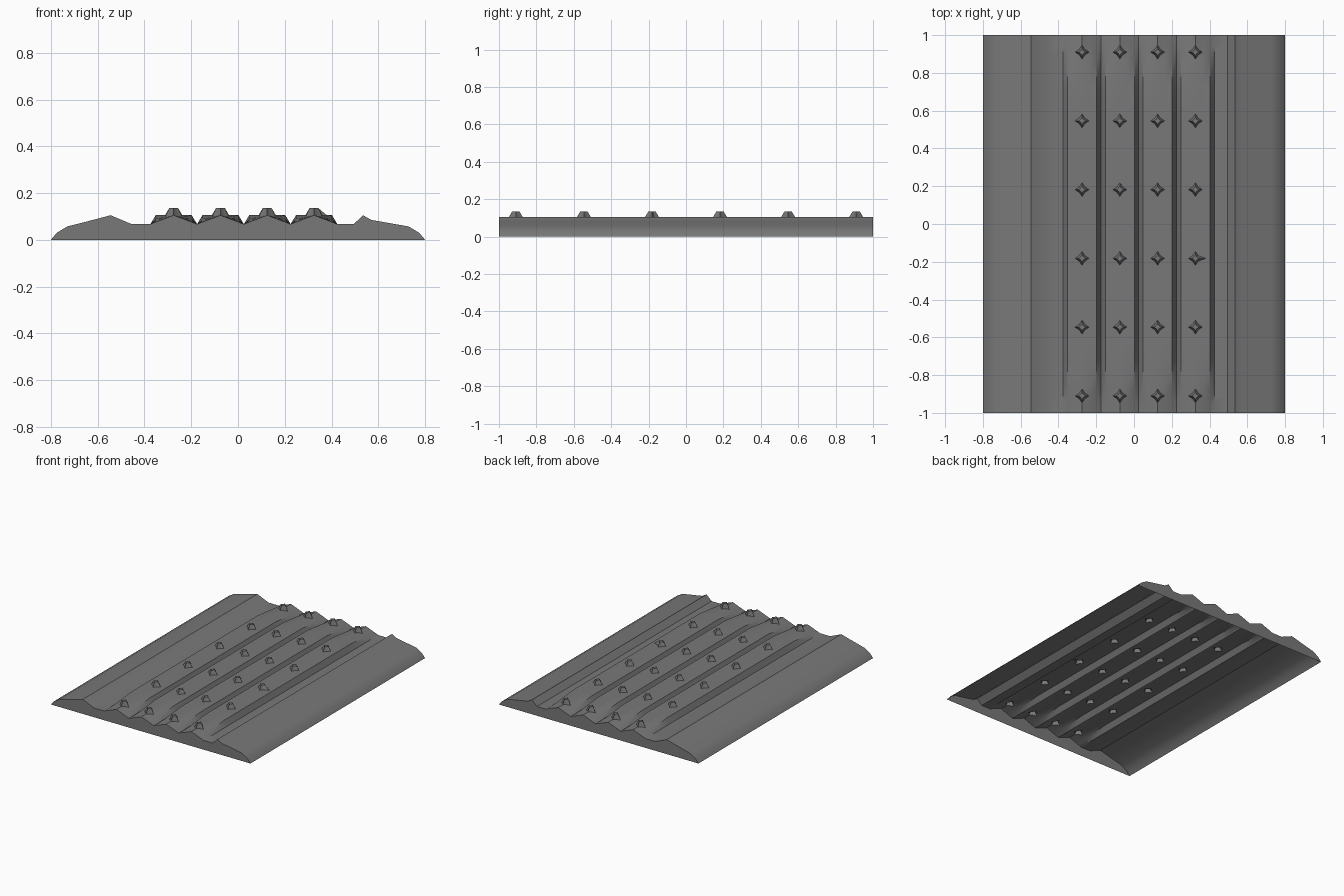
import bpy
import bmesh
import math

if "Cube" in bpy.data.objects:
    bpy.data.objects.remove(bpy.data.objects["Cube"], do_unlink=True)

# Single grey material
grey = bpy.data.materials.new("dark grey")
grey.use_nodes = True
colour = (0.19, 0.19, 0.19, 1)
grey.diffuse_color = colour
grey.node_tree.nodes["Principled BSDF"].inputs["Base Color"].default_value = colour

FLOOR, CREST, TOP = 0.067, 0.105, 0.135
HALF, FLAT, TIP = 0.1, 0.077, 0.037
ridges = [-0.275 + 0.2 * i for i in range(4)]
rows = [-0.91 + 0.364 * i for i in range(6)]

# Cross-section of the two shoulders
left_shoulder = [(-0.8, 0), (-0.775, 0.03), (-0.73, 0.057), (-0.62, 0.085),
                 (-0.545, CREST), (-0.455, FLOOR), (-0.375, FLOOR)]
right_shoulder = [(0.495, FLOOR), (0.535, CREST), (0.57, 0.085),
                  (0.73, 0.057), (0.775, 0.03), (0.8, 0)]


def ridge_height(offset, y):
    """Ridges are pointed at the two ends and flat-topped in between."""
    d = abs(offset)
    pointed = 1 - d / HALF
    flat = min(1, (HALF - d) / (HALF - FLAT))
    blend = min(1, (1 - abs(y)) / 0.27)
    return FLOOR + (CREST - FLOOR) * (pointed + (flat - pointed) * blend)


def section(y):
    points = list(left_shoulder)
    for c in ridges:
        points += [(c + o, ridge_height(o, y)) for o in (-FLAT, -TIP, 0, TIP, FLAT, HALF)]
    return points + right_shoulder


# Ribbed sheet, open underneath
ys = [-1, -0.73, 0.73, 1] + [r + o for r in rows for o in (-TIP, 0, TIP)]
ys.sort()
bm = bmesh.new()
grid = [[bm.verts.new((x, y, z)) for x, z in section(y)] for y in ys]
for a, b in zip(grid, grid[1:]):
    for i in range(len(a) - 1):
        bm.faces.new((a[i], a[i + 1], b[i + 1], b[i]))

# End walls
bm.faces.new(grid[0][::-1])
bm.faces.new(grid[-1])


def add_stud(j, i):
    """Replace the sheet around one grid point by a hollow four-pointed stud."""
    c = grid[j][i].co.copy()
    tips = [grid[j][i + 1], grid[j + 1][i], grid[j][i - 1], grid[j - 1][i]]
    corners = [grid[j + 1][i + 1], grid[j + 1][i - 1],
               grid[j - 1][i - 1], grid[j - 1][i + 1]]
    bm.verts.remove(grid[j][i])
    base, crown = [], []
    for k in range(4):
        angle = math.pi / 4 + k * math.pi / 2
        dx, dy = 0.021 * math.cos(angle), 0.021 * math.sin(angle)
        inner = bm.verts.new((c.x + dx, c.y + dy, ridge_height(dx, c.y + dy)))
        bm.faces.new((corners[k], tips[(k + 1) % 4], inner, tips[k]))
        base += [tips[k], inner]
    for v in base:
        crown.append(bm.verts.new((c.x + (v.co.x - c.x) * 0.52,
                                   c.y + (v.co.y - c.y) * 0.52, TOP)))
    for k in range(8):
        n = (k + 1) % 8
        bm.faces.new((base[k], base[n], crown[n], crown[k]))
    bm.faces.new(crown)
    return tips


# Studs on every ridge
for row in rows:
    j = ys.index(row)
    for r, c in enumerate(ridges):
        tips = add_stud(j, len(left_shoulder) + 6 * r + 2)
        if r == 3 and row == rows[2]:
            tips[0].co.x = c + 0.055  # one stud has a long point

bmesh.ops.recalc_face_normals(bm, faces=bm.faces)
sheet_face = max(bm.faces, key=lambda f: f.calc_center_median().z)
if sheet_face.normal.z < 0:
    bmesh.ops.reverse_faces(bm, faces=bm.faces)

mesh = bpy.data.meshes.new("ribbed_studded_panel")
bm.to_mesh(mesh)
bm.free()
mesh.materials.append(grey)
panel = bpy.data.objects.new("ribbed_studded_panel", mesh)
bpy.context.collection.objects.link(panel)

# Smooth shading with sharp creases
bpy.ops.object.select_all(action='DESELECT')
panel.select_set(True)
bpy.context.view_layer.objects.active = panel
bpy.ops.object.shade_smooth_by_angle(angle=math.radians(30))
